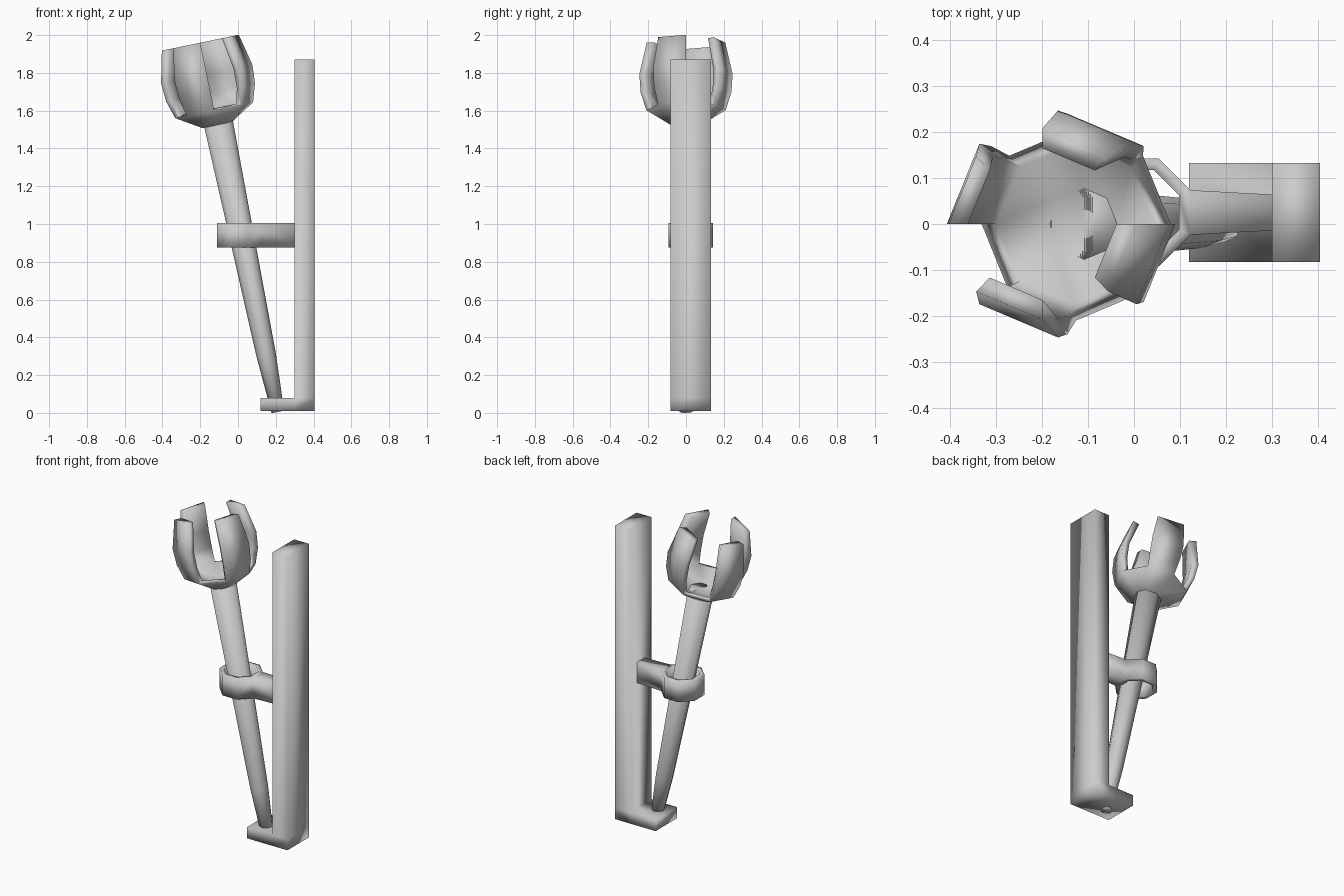
import bpy, bmesh
from math import sin, cos, pi, atan
from mathutils import Matrix, Vector

cube = bpy.data.objects.get("Cube")
if cube:
    bpy.data.objects.remove(cube)

# Single grey material
grey = bpy.data.materials.new("stone grey")
grey.use_nodes = True
colour = (0.6, 0.6, 0.6, 1)
grey.diffuse_color = colour
grey.node_tree.nodes["Principled BSDF"].inputs["Base Color"].default_value = colour

SIDES = 8


def finish(bm, name, matrix=None):
    """Turn a bmesh into a smooth shaded object."""
    if matrix:
        bm.transform(matrix)
    bmesh.ops.recalc_face_normals(bm, faces=bm.faces)
    for f in bm.faces:
        f.smooth = True
    mesh = bpy.data.meshes.new(name)
    bm.to_mesh(mesh)
    bm.free()
    mesh.materials.append(grey)
    obj = bpy.data.objects.new(name, mesh)
    bpy.context.collection.objects.link(obj)
    return obj


def ring(bm, h, r, turn=0.0):
    """Octagonal ring of vertices at height h."""
    return [bm.verts.new((r * cos(turn + 2 * pi * i / SIDES),
                          r * sin(turn + 2 * pi * i / SIDES), h))
            for i in range(SIDES)]


def bridge(bm, a, b, segments=range(SIDES)):
    for i in segments:
        j = (i + 1) % SIDES
        bm.faces.new((a[i], a[j], b[j], b[i]))


# Leaning frame shared by the staff and its head
lean = (Matrix.Translation((-0.107, 0, 1.55))
        @ Matrix.Rotation(-atan(0.206), 4, 'Y'))

# Wall post with foot: L profile extruded across y
bm = bmesh.new()
low, step, top = 0.01, 0.08, 1.87
front, inner, back = 0.12, 0.30, 0.405
y0, y1 = -0.083, 0.133
grid = {(x, z): bm.verts.new((x, y0, z)) for x, z in (
    (front, low), (inner, low), (back, low),
    (front, step), (inner, step), (back, step), (inner, top), (back, top))}
for xa, xb, za, zb in ((front, inner, low, step), (inner, back, low, step),
                       (inner, back, step, top)):
    bm.faces.new([grid[p] for p in ((xa, za), (xb, za), (xb, zb), (xa, zb))])
ext = bmesh.ops.extrude_face_region(bm, geom=bm.faces[:], use_keep_orig=True)
bmesh.ops.translate(bm, vec=(0, y1 - y0, 0),
                    verts=[v for v in ext["geom"] if isinstance(v, bmesh.types.BMVert)])
finish(bm, "wall_post")

# Tapered staff
bm = bmesh.new()
rings = [ring(bm, h, r) for h, r in ((-1.577, 0.034), (-1.27, 0.052), (0.0, 0.078))]
for a, b in zip(rings, rings[1:]):
    bridge(bm, a, b)
bm.faces.new(rings[0])
bm.faces.new(rings[-1])
finish(bm, "staff", lean)

# Head: open bowl with four curved prongs on alternate sides
bm = bmesh.new()
outer = [ring(bm, h, r) for h, r in
         ((-0.025, 0.08), (0.055, 0.21), (0.15, 0.24), (0.25, 0.247), (0.42, 0.208))]
lining = [ring(bm, h, r) for h, r in
          ((0.0, 0.08), (0.065, 0.175), (0.15, 0.2), (0.25, 0.205), (0.42, 0.165))]
prongs, gaps = range(1, SIDES, 2), range(0, SIDES, 2)
for skin in (outer, lining):
    bm.faces.new(skin[0])
    bridge(bm, skin[0], skin[1])
    for a, b in zip(skin[1:], skin[2:]):
        bridge(bm, a, b, prongs)
bridge(bm, outer[1], lining[1], gaps)
bridge(bm, outer[-1], lining[-1], prongs)
for k in range(1, len(outer) - 1):
    for i in range(SIDES):
        bm.faces.new((outer[k][i], outer[k + 1][i], lining[k + 1][i], lining[k][i]))
finish(bm, "pronged_head", lean @ Matrix.Translation((-0.008, 0, 0)))

# Holding ring with its arm pulled out to the post
bm = bmesh.new()
z0, z1 = 0.875, 1.005
turn = pi / SIDES
ring_outer = [ring(bm, z, 0.127, turn) for z in (z0, z1)]
ring_inner = [ring(bm, z, 0.1, turn) for z in (z0, z1)]
bridge(bm, *ring_outer, range(SIDES - 1))
bridge(bm, *ring_inner)
for a, b in zip(ring_outer, ring_inner):
    bridge(bm, a, b)
near = [ring_outer[0][-1], ring_outer[0][0], ring_outer[1][0], ring_outer[1][-1]]
far = [bm.verts.new(Vector((0.3, v.co.y * 0.8, v.co.z))) for v in near]
for i in range(4):
    j = (i + 1) % 4
    bm.faces.new((near[i], near[j], far[j], far[i]))
bm.faces.new(far)
finish(bm, "holding_ring", Matrix.Translation((0.005, 0.025, 0)))
